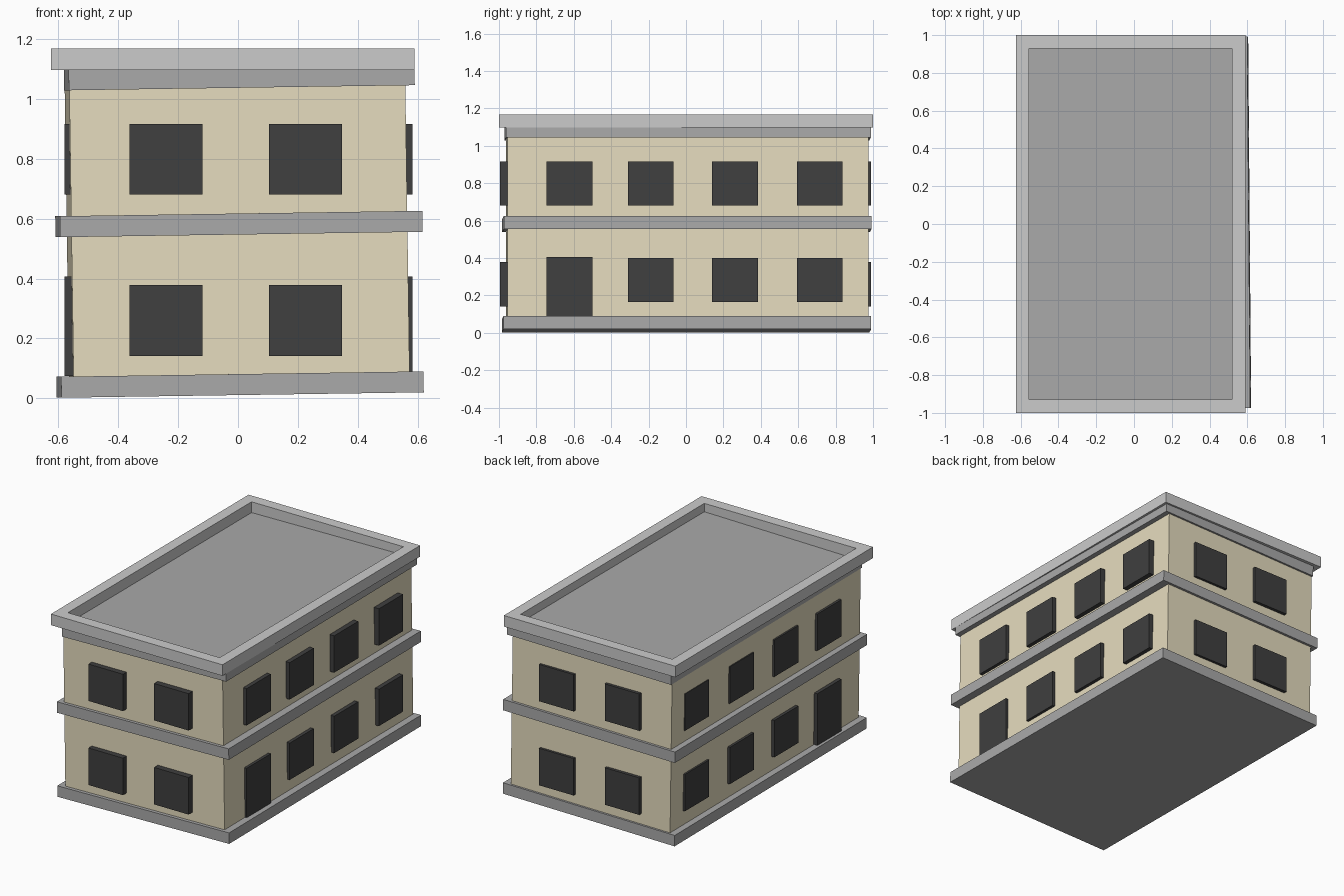
import bpy, bmesh
from mathutils import Matrix

if "Cube" in bpy.data.objects:
    bpy.data.objects.remove(bpy.data.objects["Cube"])

ROLL, YAW = -0.0148, 0.0080   # the hand-placed building leans very slightly


def material(name, rgb):
    m = bpy.data.materials.new(name)
    m.diffuse_color = (*rgb, 1)
    m.use_nodes = True
    m.node_tree.nodes["Principled BSDF"].inputs["Base Color"].default_value = m.diffuse_color
    return m


STUCCO = material("stucco", (0.79, 0.72, 0.52))
DARK = material("dark_concrete", (0.40, 0.40, 0.40))
PALE = material("pale_concrete", (0.70, 0.70, 0.70))
GLASS = material("black_glass", (0.05, 0.05, 0.05))


def finish(name, bm, mat):
    bmesh.ops.recalc_face_normals(bm, faces=bm.faces)
    me = bpy.data.meshes.new(name)
    bm.to_mesh(me)
    bm.free()
    ob = bpy.data.objects.new(name, me)
    me.materials.append(mat)
    bpy.context.collection.objects.link(ob)
    return ob


def box(name, x, y, z, mat, lean=False):
    """Box from (min, max) ranges, optionally leaning about its centre."""
    bm = bmesh.new()
    bmesh.ops.create_cube(bm, size=1)
    size = [r[1] - r[0] for r in (x, y, z)]
    bmesh.ops.scale(bm, vec=size, verts=bm.verts)
    ob = finish(name, bm, mat)
    ob.location = [(r[0] + r[1]) / 2 for r in (x, y, z)]
    if lean:
        ob.rotation_euler = (0, ROLL, YAW)
    return ob


# Walls
box("walls", (-0.564, 0.558), (-0.958, 0.972), (0.05, 1.08), STUCCO, True)

# Base, floor band and roof slab
box("base_slab", (-0.598, 0.612), (-0.98, 0.985), (0.011, 0.081), DARK, True)
box("floor_band", (-0.602, 0.608), (-0.978, 0.988), (0.547, 0.617), DARK, True)
box("roof_slab", (-0.573, 0.582), (-0.967, 0.984), (1.037, 1.107), DARK, True)

# Parapet: a flat frame extruded upward
bm = bmesh.new()
rings = []
for x0, x1, y0, y1 in ((-0.625, 0.59, -1.0, 1.0), (-0.555, 0.52, -0.928, 0.93)):
    rings.append([bm.verts.new((x, y, 1.097)) for x, y in
                  ((x0, y0), (x1, y0), (x1, y1), (x0, y1))])
for i in range(4):
    j = (i + 1) % 4
    bm.faces.new((rings[0][i], rings[0][j], rings[1][j], rings[1][i]))
ext = bmesh.ops.extrude_face_region(bm, geom=bm.faces[:])
top = [g for g in ext["geom"] if isinstance(g, bmesh.types.BMVert)]
bmesh.ops.translate(bm, vec=(0, 0, 0.071), verts=top)
finish("parapet", bm, PALE)

# Windows and doors on the two long sides
for side, xr in (("left", (-0.579, -0.54)), ("right", (0.54, 0.583))):
    for i, y in enumerate((-0.623, -0.188, 0.262, 0.715)):
        yr = (y - 0.122, y + 0.122)
        box(f"{side}_upper_window_{i}", xr, yr, (0.68, 0.916), GLASS)
        if i == 0:
            box(f"{side}_door", xr, yr, (0.075, 0.406), GLASS)
        else:
            box(f"{side}_lower_window_{i}", xr, yr, (0.165, 0.401), GLASS)

# Windows on the front and back
for side, yr in (("front", (-0.995, -0.93)), ("back", (0.94, 0.99))):
    for i, x in enumerate((-0.24, 0.225)):
        xr = (x - 0.122, x + 0.122)
        box(f"{side}_lower_window_{i}", xr, yr, (0.142, 0.379), GLASS)
        box(f"{side}_upper_window_{i}", xr, yr, (0.68, 0.916), GLASS)
